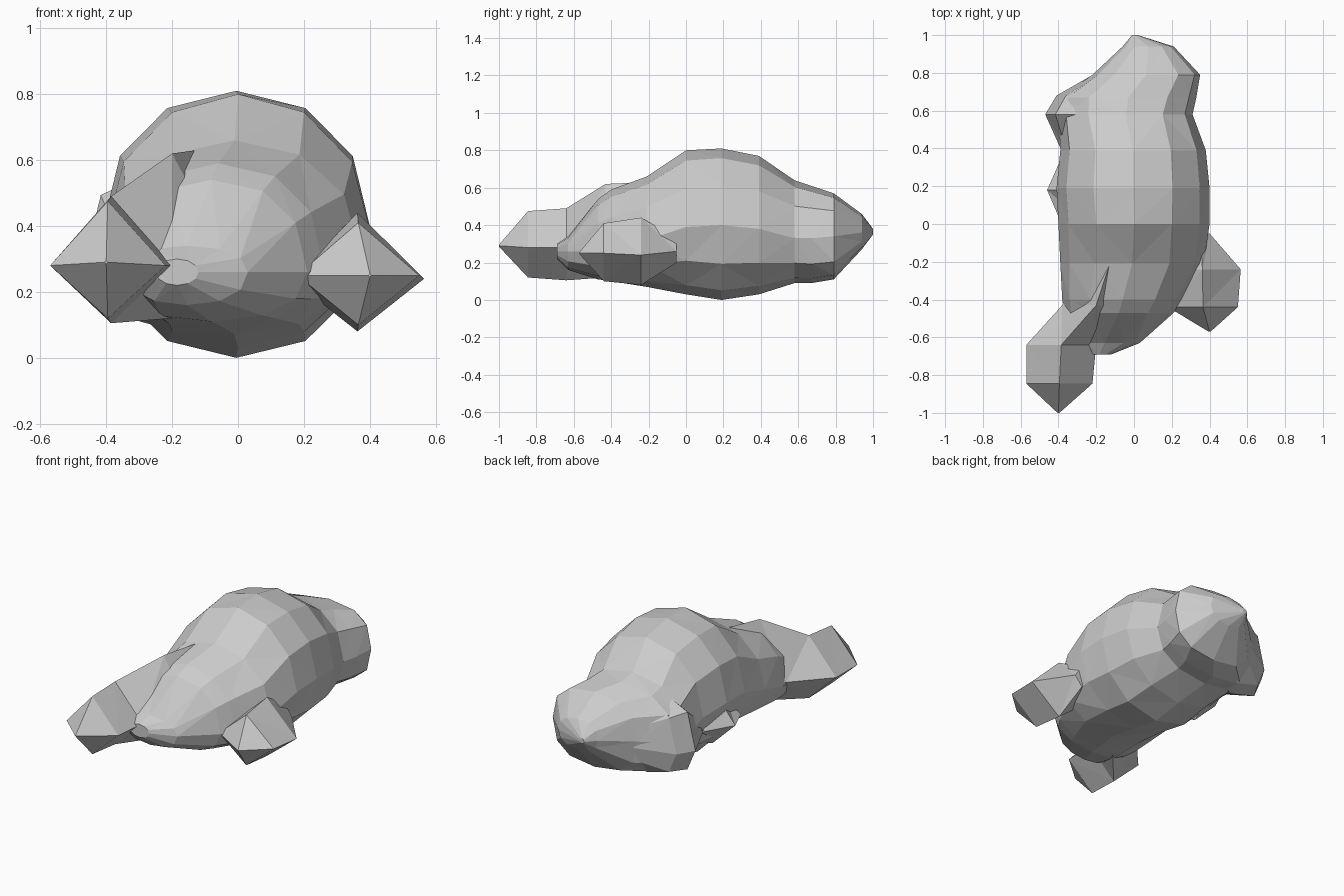
import bpy, bmesh
from math import sin, cos, pi


def loft(name, stations, sides):
    """Skin rings along y. Station: y, x_left, x_right, z_low, z_mid, z_top, squareness."""
    bm = bmesh.new()
    rings = []
    for y, xl, xr, zb, zm, zt, e in stations:
        ring = []
        for i in range(sides):
            a = 2 * pi * i / sides
            c, s = cos(a), sin(a)
            px = abs(c) ** e * (1 if c > 0 else -1)
            pz = abs(s) ** e * (1 if s > 0 else -1)
            x = (xl + xr) / 2 + (xr - xl) / 2 * px
            z = zm + pz * ((zt - zm) if s > 0 else (zm - zb))
            ring.append(bm.verts.new((x, y, z)))
        rings.append(ring)
    for a, b in zip(rings, rings[1:]):
        for i in range(sides):
            j = (i + 1) % sides
            bm.faces.new((a[i], a[j], b[j], b[i]))
    bm.faces.new(rings[0])
    bm.faces.new(rings[-1])
    bmesh.ops.recalc_face_normals(bm, faces=bm.faces[:])
    bmesh.ops.triangulate(bm, faces=bm.faces[:])
    mesh = bpy.data.meshes.new(name)
    bm.to_mesh(mesh)
    bm.free()
    ob = bpy.data.objects.new(name, mesh)
    bpy.context.collection.objects.link(ob)
    return ob


# domed torso with tapered head end and rump
body = loft("body", [
    (-0.69, -0.25, -0.12, 0.22, 0.26, 0.30, 1),
    (-0.63, -0.34, 0.03, 0.16, 0.26, 0.34, 0.9),
    (-0.47, -0.37, 0.21, 0.11, 0.26, 0.54, 0.9),
    (-0.40, -0.38, 0.26, 0.10, 0.27, 0.59, 0.9),
    (-0.21, -0.39, 0.37, 0.07, 0.32, 0.66, 0.95),
    (0.00, -0.40, 0.40, 0.03, 0.39, 0.80, 1),
    (0.19, -0.41, 0.40, 0.00, 0.40, 0.81, 0.95),
    (0.39, -0.39, 0.38, 0.03, 0.38, 0.77, 0.95),
    (0.58, -0.40, 0.31, 0.09, 0.33, 0.64, 0.85),
    (0.67, -0.39, 0.33, 0.09, 0.33, 0.61, 0.8),
    (0.79, -0.22, 0.35, 0.11, 0.34, 0.57, 0.75),
    (0.94, -0.06, 0.21, 0.27, 0.36, 0.46, 0.9),
    (1.00, -0.01, 0.02, 0.35, 0.36, 0.38, 1)], 12)

# faceted limbs and side bulges
parts = [
    loft("front_left_limb", [
        (-1.00, -0.405, -0.395, 0.285, 0.29, 0.295, 1),
        (-0.845, -0.57, -0.22, 0.12, 0.28, 0.475, 1),
        (-0.64, -0.57, -0.20, 0.105, 0.28, 0.49, 1),
        (-0.43, -0.38, -0.02, 0.12, 0.28, 0.62, 1),
        (-0.20, -0.30, 0.05, 0.20, 0.30, 0.63, 1)], 4),
    loft("front_right_limb", [
        (-0.57, 0.395, 0.405, 0.245, 0.25, 0.255, 1),
        (-0.44, 0.18, 0.55, 0.10, 0.25, 0.41, 1),
        (-0.24, 0.16, 0.565, 0.08, 0.24, 0.44, 1),
        (-0.05, 0.30, 0.40, 0.20, 0.26, 0.33, 1)], 4),
    loft("rear_left_hip", [
        (0.38, -0.38, -0.20, 0.20, 0.28, 0.38, 1),
        (0.58, -0.47, -0.05, 0.10, 0.27, 0.57, 0.85),
        (0.68, -0.41, -0.02, 0.11, 0.27, 0.55, 0.85),
        (0.80, -0.20, 0.00, 0.20, 0.30, 0.45, 1)], 8),
    loft("left_side_bulge", [
        (0.04, -0.40, -0.20, 0.20, 0.27, 0.34, 1),
        (0.18, -0.46, -0.15, 0.12, 0.27, 0.46, 1),
        (0.36, -0.38, -0.20, 0.20, 0.28, 0.36, 1)], 4),
]

# fuse everything into one continuous skin
bpy.context.view_layer.objects.active = body
for part in parts:
    mod = body.modifiers.new("fuse", 'BOOLEAN')
    mod.operation = 'UNION'
    mod.solver = 'EXACT'
    mod.object = part
    bpy.ops.object.modifier_apply(modifier=mod.name)
    bpy.data.objects.remove(part)
